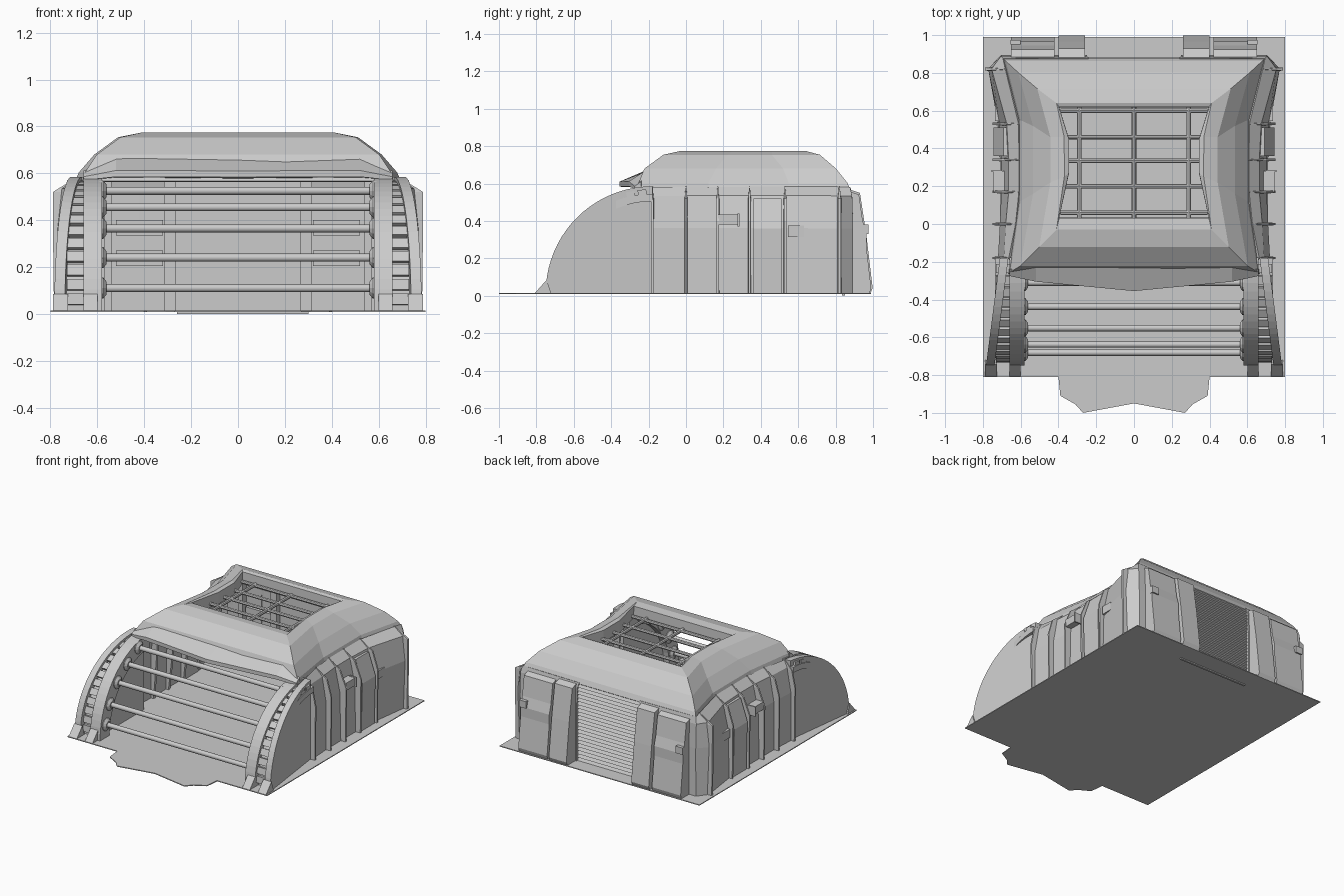
import bpy, bmesh
from math import sin, cos, pi, radians
from mathutils import Vector, Matrix

if "Cube" in bpy.data.objects:
    bpy.data.objects.remove(bpy.data.objects["Cube"])


def make(name, bm, mirror=False, thick=0.0, smooth=False):
    bmesh.ops.recalc_face_normals(bm, faces=bm.faces)
    me = bpy.data.meshes.new(name)
    bm.to_mesh(me)
    bm.free()
    ob = bpy.data.objects.new(name, me)
    bpy.context.collection.objects.link(ob)
    if thick:
        s = ob.modifiers.new("thickness", 'SOLIDIFY')
        s.thickness = thick
        s.offset = 0
    if mirror:
        m = ob.modifiers.new("mirror", 'MIRROR')
        m.use_clip = True
    if smooth:
        bpy.context.view_layer.objects.active = ob
        ob.select_set(True)
        bpy.ops.object.shade_smooth_by_angle(angle=radians(40))
        ob.select_set(False)
    return ob


def loft(bm, sections, closed=True, caps=True):
    """Bridge equal-length point sections with quads."""
    rows = [[bm.verts.new(p) for p in s] for s in sections]
    n = len(rows[0])
    for a, b in zip(rows, rows[1:]):
        for i in range(n if closed else n - 1):
            j = (i + 1) % n
            bm.faces.new((a[i], a[j], b[j], b[i]))
    if closed and caps:
        bm.faces.new(rows[0])
        bm.faces.new(rows[-1])


def extrude_x(bm, profile, x0, x1):
    loft(bm, [[(x, y, z) for y, z in profile] for x in (x0, x1)])


def box(bm, x0, x1, y0, y1, z0, z1):
    extrude_x(bm, [(y0, z0), (y1, z0), (y1, z1), (y0, z1)], x0, x1)


def rod(bm, a, b, r, r2=None, n=10):
    a, b = Vector(a), Vector(b)
    d = b - a
    m = Matrix.Translation((a + b) / 2) @ d.to_track_quat('Z', 'Y').to_matrix().to_4x4()
    bmesh.ops.create_cone(bm, cap_ends=True, segments=n, radius1=r,
                          radius2=r if r2 is None else r2, depth=d.length, matrix=m)


# Base plate with notched front tongue
bm = bmesh.new()
half = [(0.8, 0.99), (0.8, -0.81), (0.4, -0.81), (0.39, -0.91), (0.31, -0.955), (0.27, -1.0)]
outline = half + [(0, -0.95)] + [(-x, y) for x, y in reversed(half)]
loft(bm, [[(x, y, z) for x, y in outline] for z in (0.008, 0.014)])
make("base_plate", bm)
bm = bmesh.new()
box(bm, -0.26, 0.30, 0.835, 0.85, 0.0, 0.01)
make("underside_strip", bm)

# Front fenders: quarter-round side plates
CY, CZ, R = -0.18, 0.015, 0.57


def arc(r, t):
    return CY - r * cos(t), CZ + r * sin(t)


def outer_x(y):
    return 0.79 - 0.08 * (y + 0.8) / 0.62


N = 20
angles = [pi / 2 * i / N for i in range(N + 1)]
bm = bmesh.new()
secs = []
for t in angles:
    y, z = arc(R, t)
    z = max(z, 0.02)
    x = outer_x(y)
    secs.append([(x, y, 0.01), (x, y, z), (x - 0.045, y, z), (x - 0.045, y, 0.01)])
loft(bm, secs)
make("fender_outer_plate", bm, mirror=True)
bm = bmesh.new()
secs = []
for t in angles:
    y, z = arc(0.53, t)
    z = max(z, 0.02)
    secs.append([(0.66, y, 0.01), (0.66, y, z), (0.625, y, z), (0.625, y, 0.01)])
loft(bm, secs)
make("fender_inner_web", bm, mirror=True)


def band(name, x0, x1, r0, r1):
    bm = bmesh.new()
    loft(bm, [[(x, *arc(r, t)) for x, r in ((x0, r0), (x1, r0), (x1, r1), (x0, r1))]
              for t in angles])
    make(name, bm, mirror=True)


band("fender_inner_rim", 0.58, 0.66, 0.46, R)
band("fender_channel_floor", 0.655, 0.735, 0.49, 0.53)

# Teeth inside the fender channel, and the flared feet
bm = bmesh.new()
for i in range(13):
    t = radians(5 + i * 6.6)
    loft(bm, [[(x, *arc(r, a)) for x, r in ((0.655, 0.52), (0.73, 0.52), (0.73, 0.555), (0.655, 0.555))]
              for a in (t - 0.042, t + 0.042)])
make("fender_teeth", bm, mirror=True)
bm = bmesh.new()
for x0, x1 in ((0.6, 0.66), (0.725, 0.79)):
    extrude_x(bm, [(-0.81, 0.012), (-0.745, 0.085), (-0.72, 0.012)], x0, x1)
make("fender_foot", bm, mirror=True)

# Front crossbars with end collars
bm, bc = bmesh.new(), bmesh.new()
for z in (0.11, 0.24, 0.365, 0.455, 0.525):
    dz = z - CZ
    y = CY - (0.51 ** 2 - dz ** 2) ** 0.5 if dz < 0.5 else -0.31
    rod(bm, (-0.58, y, z), (0.58, y, z), 0.017, n=12)
    rod(bc, (0.59, y, z), (0.575, y, z), 0.045, n=12)
    rod(bc, (0.575, y, z), (0.56, y, z), 0.045, 0.026, n=12)
make("front_crossbars", bm, smooth=True)
make("crossbar_collars", bc, mirror=True)

# Roof hood: stacked waisted rings down into the hatch opening
rings = [
    (0.565, [(0.66, -0.26), (0.605, 0.12), (0.605, 0.55), (0.69, 0.875)]),
    (0.60, [(0.65, -0.25), (0.595, 0.12), (0.595, 0.55), (0.675, 0.86)]),
    (0.675, [(0.60, -0.22), (0.53, 0.16), (0.53, 0.52), (0.61, 0.80)]),
    (0.748, [(0.50, -0.12), (0.44, 0.22), (0.44, 0.46), (0.51, 0.715)]),
    (0.768, [(0.41, -0.03), (0.37, 0.25), (0.37, 0.46), (0.41, 0.64)]),
    (0.762, [(0.40, 0.03), (0.35, 0.27), (0.35, 0.45), (0.40, 0.62)]),
    (0.68, [(0.40, 0.03), (0.35, 0.27), (0.35, 0.45), (0.40, 0.62)]),
]
bm = bmesh.new()
loft(bm, [[(x, y, z) for x, y in pts] + [(-x, y, z) for x, y in reversed(pts)]
          for z, pts in rings], caps=False)
make("roof_hood", bm, thick=0.012)

# Pointed brow above the front opening
bm = bmesh.new()
end = [(-0.24, 0.61), (-0.275, 0.585), (-0.275, 0.57), (-0.24, 0.57)]
mid = [(-0.215, 0.67), (-0.305, 0.612), (-0.305, 0.585), (-0.21, 0.58)]
tip = [(-0.19, 0.672), (-0.355, 0.61), (-0.355, 0.583), (-0.2, 0.575)]
loft(bm, [[(x, y, z) for y, z in p] for x, p in
          ((-0.66, end), (-0.52, mid), (0, tip), (0.52, mid), (0.66, end))])
extrude_x(bm, [(-0.11, 0.75), (-0.165, 0.72), (-0.15, 0.70), (-0.1, 0.7)], -0.3, 0.3)
make("front_brow", bm)

# Roof hatch grid
bm = bmesh.new()
for y in (0.06, 0.2, 0.335, 0.46, 0.6):
    rod(bm, (-0.39, y, 0.705), (0.39, y, 0.705), 0.012, n=8)
for x in (-0.29, 0, 0.29):
    rod(bm, (x, 0.02, 0.705), (x, 0.62, 0.705), 0.012, n=8)
make("hatch_grid", bm, smooth=True)

# Waisted side walls wrapping round to the back: y, bottom x, shoulder x, hood x
cols = [(-0.18, 0.71, 0.68, 0.655), (0.0, 0.70, 0.67, 0.62), (0.17, 0.70, 0.655, 0.603),
        (0.34, 0.70, 0.655, 0.603), (0.53, 0.71, 0.665, 0.605), (0.82, 0.75, 0.745, 0.675)]
bm = bmesh.new()
secs = [[(b, y, 0.01), ((b + s) / 2 + 0.015, y, 0.36), (s, y, 0.53), (h, y, 0.575)]
        for y, b, s, h in cols]
secs += [[(x, y, 0.01), (x, y, 0.36), (x, y - 0.005, 0.53), (x - 0.01, y - 0.015, 0.575)]
         for x, y in ((0.70, 0.885), (0.25, 0.885))]
loft(bm, secs, closed=False)
make("side_wall", bm, mirror=True, thick=0.02)

# Wall ribs and the raised bay
bm = bmesh.new()
for y, b, s, h in cols:
    o = max(b + 0.035, 0.745)
    w = 0.02 if y < 0.8 else 0.026
    outer = [(o, 0.01), (o + 0.005, 0.40), (s + 0.045, 0.52), (h + 0.01, 0.585)]
    secs = []
    for i, (x, z) in enumerate(outer):
        xi, k = (b, s, s, h)[i] - 0.03, w / 2 if i < 3 else 0.003
        secs.append([(xi, y - k, z), (x, y - k * 0.6, z), (x, y + k * 0.6, z), (xi, y + k, z)])
    loft(bm, secs)
loft(bm, [[(x - 0.06, 0.36, z), (x, 0.36, z), (x, 0.51, z), (x - 0.06, 0.51, z)]
          for x, z in ((0.735, 0.012), (0.745, 0.36), (0.69, 0.52))])
make("wall_ribs", bm, mirror=True)

# Small side fittings
bm = bmesh.new()
box(bm, 0.67, 0.745, 0.17, 0.28, 0.38, 0.435)
box(bm, 0.70, 0.755, 0.275, 0.285, 0.37, 0.44)
box(bm, 0.68, 0.735, 0.545, 0.63, 0.315, 0.375)
make("side_fittings", bm, mirror=True)

# Rear pillars
bm = bmesh.new()
extrude_x(bm, [(0.87, 0.57), (0.93, 0.55), (0.965, 0.32), (0.998, 0.04), (0.985, 0.012), (0.87, 0.012)], 0.26, 0.40)
extrude_x(bm, [(0.87, 0.56), (0.925, 0.54), (0.945, 0.40), (0.965, 0.33), (0.965, 0.26),
               (0.99, 0.04), (0.98, 0.012), (0.87, 0.012)], 0.42, 0.65)
box(bm, 0.60, 0.655, 0.95, 0.975, 0.33, 0.38)
make("rear_pillars", bm, mirror=True)

# Rear roller shutter with slats
bm = bmesh.new()
count, top = 22, 0.57
step = (top - 0.012) / count
prof = []
for i in range(count):
    z = 0.012 + i * step
    prof += [(0.885, z), (0.873, z + step * 0.75)]
extrude_x(bm, prof + [(0.873, top), (0.858, top), (0.858, 0.012)], -0.265, 0.265)
make("rear_shutter", bm)

# Interior posts and wall boxes
bm = bmesh.new()
box(bm, 0.265, 0.315, 0.82, 0.875, 0.014, 0.57)
box(bm, 0.54, 0.57, 0.82, 0.875, 0.014, 0.57)
for z in (0.205, 0.335):
    box(bm, 0.32, 0.52, 0.83, 0.875, z, z + 0.065)
make("interior_fittings", bm, mirror=True)
